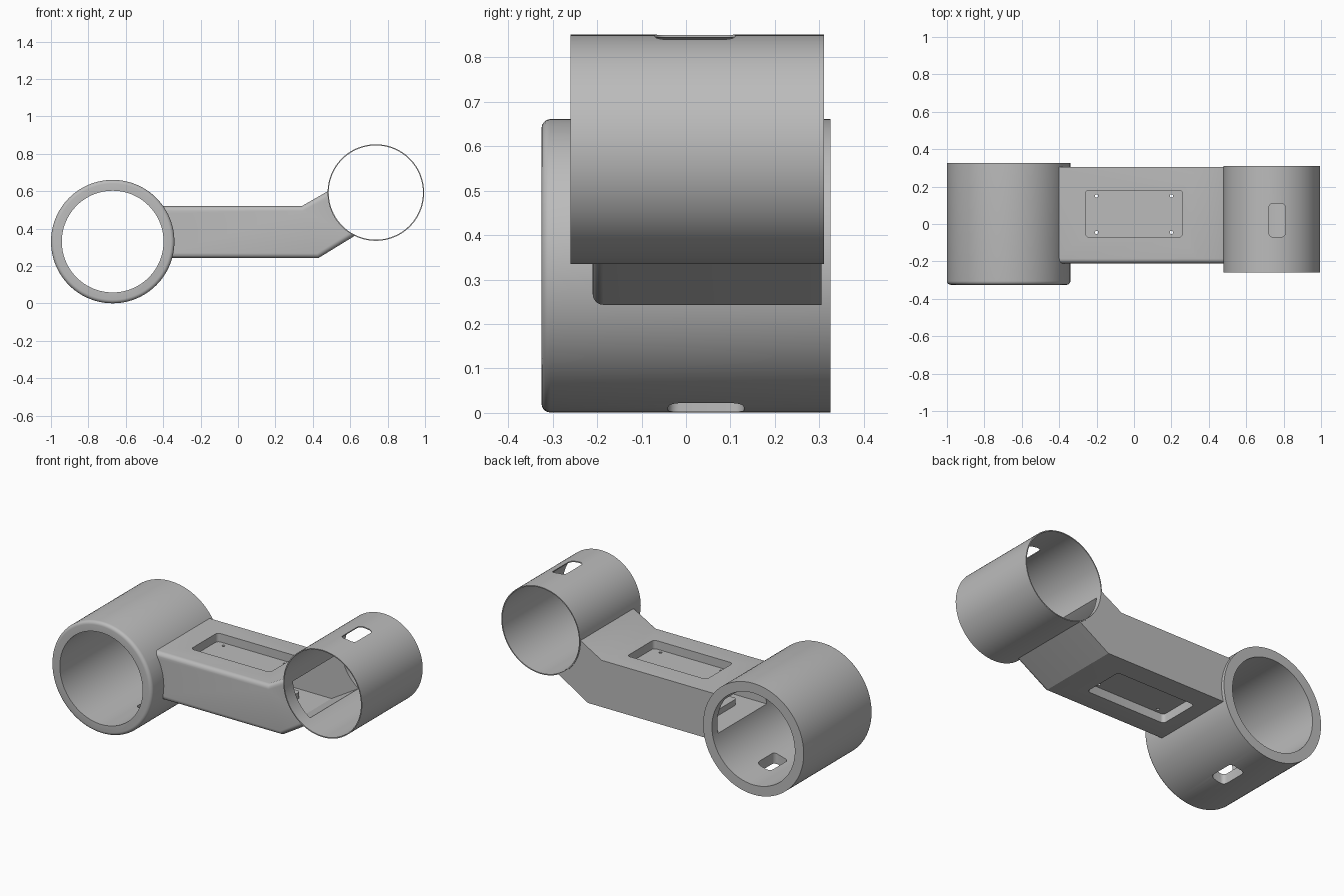
import bpy, bmesh, math
from mathutils import Matrix, Vector

cube = bpy.data.objects.get("Cube")
if cube:
    bpy.data.objects.remove(cube, do_unlink=True)

grey = bpy.data.materials.new("plain grey")
grey.use_nodes = True
colour = (0.5, 0.5, 0.5, 1)
grey.diffuse_color = colour
grey.node_tree.nodes["Principled BSDF"].inputs["Base Color"].default_value = colour


def finish(name, bm):
    bmesh.ops.recalc_face_normals(bm, faces=bm.faces)
    mesh = bpy.data.meshes.new(name)
    bm.to_mesh(mesh)
    bm.free()
    mesh.materials.append(grey)
    obj = bpy.data.objects.new(name, mesh)
    bpy.context.collection.objects.link(obj)
    return obj


def round_edges(bm, edges, size):
    bmesh.ops.bevel(bm, geom=edges, offset=size, segments=5, profile=0.5, affect='EDGES')


def barrel(name, x, z, radius, y0, y1, round_front=0):
    """Cylinder lying along y."""
    bm = bmesh.new()
    place = Matrix.Translation((x, (y0 + y1) / 2, z)) @ Matrix.Rotation(math.pi / 2, 4, 'X')
    bmesh.ops.create_cone(bm, cap_ends=True, segments=96, radius1=radius, radius2=radius,
                          depth=y1 - y0, matrix=place)
    if round_front:
        round_edges(bm, [e for e in bm.edges if all(v.co.y < y0 + 0.001 for v in e.verts)], round_front)
    return finish(name, bm)


def prism(name, outline, y0, y1, round_front=0):
    """Side outline (x, z) extruded along y."""
    bm = bmesh.new()
    face = bm.faces.new([bm.verts.new((x, y0, z)) for x, z in outline])
    out = bmesh.ops.extrude_face_region(bm, geom=[face])
    verts = [g for g in out["geom"] if isinstance(g, bmesh.types.BMVert)]
    bmesh.ops.translate(bm, verts=verts, vec=(0, y1 - y0, 0))
    bmesh.ops.recalc_face_normals(bm, faces=bm.faces)
    if round_front:
        round_edges(bm, [e for e in bm.edges if all(v.co.y < y0 + 0.001 for v in e.verts)], round_front)
    return finish(name, bm)


def block(name, low, high, corner=0):
    """Box with optional rounded upright edges."""
    low, high = Vector(low), Vector(high)
    bm = bmesh.new()
    bmesh.ops.create_cube(bm, size=1, matrix=Matrix.Translation((low + high) / 2)
                          @ Matrix.Diagonal((*(high - low), 1)))
    if corner:
        round_edges(bm, [e for e in bm.edges
                         if abs(e.verts[0].co.z - e.verts[1].co.z) > 0.001], corner)
    return finish(name, bm)


def cut(obj, tools):
    """Subtract each tool and bake the result."""
    for tool in tools:
        tool.hide_render = True
        mod = obj.modifiers.new("cut", 'BOOLEAN')
        mod.operation = 'DIFFERENCE'
        mod.solver = 'EXACT'
        mod.object = tool
    bpy.context.view_layer.update()
    graph = bpy.context.evaluated_depsgraph_get()
    mesh = bpy.data.meshes.new_from_object(obj.evaluated_get(graph))
    obj.modifiers.clear()
    obj.data = mesh


BIG = (-0.67, 0.331)
SMALL = (0.737, 0.593)

# Main solids
large_collar = barrel("large_collar", *BIG, 0.33, -0.325, 0.325, 0.02)
small_collar = barrel("small_collar", *SMALL, 0.258, -0.26, 0.31)
arm = prism("arm", [(-0.5, 0.243), (0.43, 0.243), (0.68, 0.396), (0.6, 0.669),
                    (0.34, 0.52), (-0.5, 0.52)], -0.21, 0.305, 0.025)

# Hollow channel through the arm, leaving floors under the two recesses
channel = prism("channel_cutter", [(-0.55, 0.275), (0.421, 0.275), (0.66, 0.419),
                                   (0.57, 0.617), (0.348, 0.49), (-0.55, 0.49)], -0.18, 0.275)
trays = [block("tray_cutter", (-0.275, -0.085, z), (0.275, 0.195, z + 0.06), 0.02)
         for z in (0.25, 0.455)]
cut(channel, trays)

# Recesses, screw holes and cable slots
recesses = [block("recess_cutter", (-0.26, -0.07, z), (0.26, 0.18, z + 0.1), 0.02)
            for z in (0.195, 0.47)]
holes = []
for x in (-0.2, 0.2):
    for y in (-0.045, 0.15):
        bm = bmesh.new()
        bmesh.ops.create_cone(bm, cap_ends=True, segments=16, radius1=0.009, radius2=0.009,
                              depth=0.4, matrix=Matrix.Translation((x, y, 0.38)))
        holes.append(finish("screw_hole_cutter", bm))
low_slot = block("low_slot_cutter", (-0.645, -0.04, -0.1), (-0.555, 0.13, 0.15), 0.025)
high_slot = block("high_slot_cutter", (0.72, -0.07, 0.75), (0.81, 0.11, 0.95), 0.025)

# Bores, and the wider cuts that end the arm inside each collar wall
large_bore = barrel("large_bore_cutter", *BIG, 0.272, -0.5, 0.5)
small_bore = barrel("small_bore_cutter", *SMALL, 0.252, -0.5, 0.5)
large_end = barrel("large_end_cutter", *BIG, 0.3, -0.5, 0.5)
small_end = barrel("small_end_cutter", *SMALL, 0.255, -0.5, 0.5)

cut(large_collar, [large_bore, channel, low_slot])
cut(small_collar, [small_bore, channel, high_slot])
cut(arm, [large_end, small_end, channel] + recesses + holes)

# Remove the helpers and shade the finished parts
parts = (large_collar, small_collar, arm)
for tool in [channel, low_slot, high_slot, large_bore, small_bore, large_end, small_end] + trays + recesses + holes:
    bpy.data.objects.remove(tool, do_unlink=True)
bpy.ops.object.select_all(action='DESELECT')
for part in parts:
    part.select_set(True)
bpy.context.view_layer.objects.active = arm
bpy.ops.object.shade_smooth_by_angle(angle=math.radians(30))
